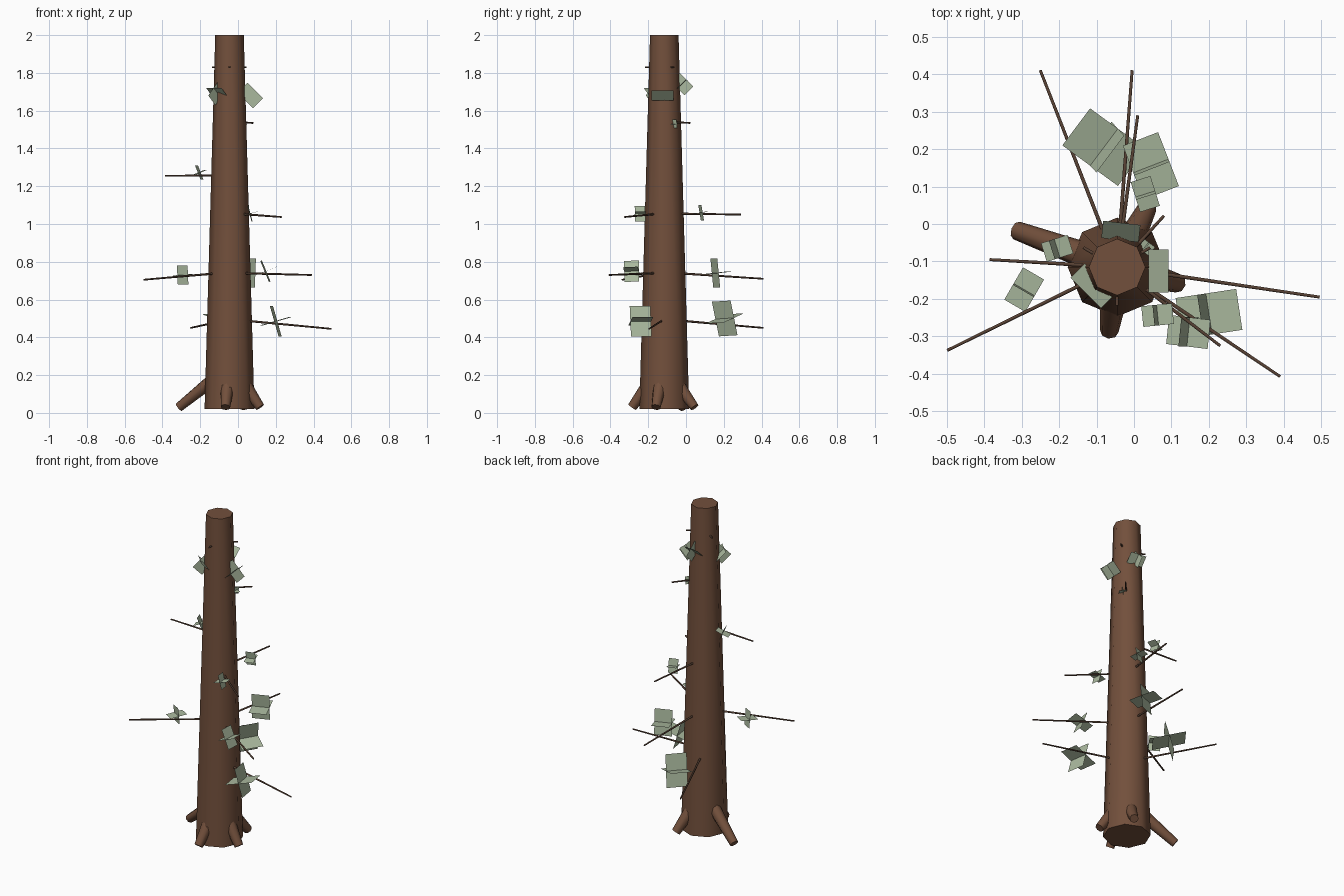
import bpy, math
from mathutils import Vector, Matrix

if "Cube" in bpy.data.objects:
    bpy.data.objects.remove(bpy.data.objects["Cube"])


def material(name, rgb):
    m = bpy.data.materials.new(name)
    m.diffuse_color = (*rgb, 1)
    m.use_nodes = True
    m.node_tree.nodes["Principled BSDF"].inputs["Base Color"].default_value = m.diffuse_color
    return m


BARK = material("bark", (0.17, 0.08, 0.045))
TWIG = material("twig", (0.10, 0.055, 0.035))
LEAF = material("leaf", (0.40, 0.48, 0.34))
CX, CY = -0.045, -0.115


def limb(name, a, b, r1, r2, sides, mat, spin=0):
    # tapered cylinder running from a to b
    a, b = Vector(a), Vector(b)
    d = b - a
    bpy.ops.mesh.primitive_cone_add(vertices=sides, radius1=r1, radius2=r2, depth=d.length)
    ob = bpy.context.object
    ob.name = name
    ob.matrix_world = (Matrix.Translation((a + b) / 2)
                       @ d.to_track_quat('Z', 'Y').to_matrix().to_4x4()
                       @ Matrix.Rotation(spin, 4, 'Z'))
    ob.data.materials.append(mat)
    bpy.ops.object.shade_smooth_by_angle(angle=math.radians(62))
    return ob


def leaf(i, centre, axis, width, roll, ratio=0.65):
    # two square-cornered plates crossing along a shared axis
    c, ax = Vector(centre), Vector(axis).normalized()
    u = ax.cross(Vector((0, 0, 1))).normalized()
    u = Matrix.Rotation(math.radians(roll), 3, ax) @ u
    v = ax.cross(u)
    h = ax * width * ratio / 2
    verts, faces = [], []
    for w in (u * width / 2, v * width / 2):
        n = len(verts)
        verts += [c - h - w, c + h - w, c + h + w, c - h + w]
        faces.append((n, n + 1, n + 2, n + 3))
    me = bpy.data.meshes.new(f"leaf_{i}")
    me.from_pydata(verts, [], faces)
    me.materials.append(LEAF)
    bpy.context.collection.objects.link(bpy.data.objects.new(f"leaf_{i}", me))


# trunk
limb("trunk", (CX, CY, 0.02), (CX, CY, 2.0), 0.132, 0.0755, 8, BARK)

# roots: angle, inner radius and height, tip radius and height
roots = [(160, 0.08, 0.185, 0.285, 0.03), (263, 0.09, 0.14, 0.172, 0.03),
         (345, 0.09, 0.14, 0.168, 0.03), (63, 0.09, 0.14, 0.18, 0.03)]
for i, (ang, r1, z1, r2, z2) in enumerate(roots):
    dx, dy = math.cos(math.radians(ang)), math.sin(math.radians(ang))
    limb(f"root_{i}", (CX + dx * r1, CY + dy * r1, z1), (CX + dx * r2, CY + dy * r2, z2),
         0.036, 0.025, 8, BARK)

# branches: tip position and height where they leave the trunk
tips = [(-0.25, 0.41, 0.45, 0.49), (0.495, -0.195, 0.445, 0.49),
        (-0.005, 0.41, 0.71, 0.74), (0.39, -0.407, 0.73, 0.74), (-0.498, -0.337, 0.705, 0.74),
        (0.01, 0.29, 1.05, 1.055), (0.23, -0.325, 1.037, 1.055),
        (-0.385, -0.095, 1.255, 1.257), (0.08, 0.022, 1.535, 1.54),
        (-0.045, -0.217, 1.83, 1.83), (0.043, -0.063, 1.83, 1.83), (-0.135, -0.063, 1.83, 1.83)]
for i, (x, y, z, z0) in enumerate(tips):
    start = Vector((CX, CY, z0)).lerp(Vector((x, y, z0)), 0.12)
    limb(f"branch_{i}", start, (x, y, z), 0.006, 0.0045, 6, TWIG)

# leaves: centre, shared axis, width, roll
leaves = [((0.2, -0.24, 0.485), (0.15, -0.99, 0), 0.17, 16),
          ((-0.08, 0.205, 0.5), (0.6, 0.8, 0.05), 0.19, 15),
          ((0.045, 0.155, 0.74), (0.93, 0.36, 0), 0.155, 6),
          ((0.03, 0.08, 1.06), (0.95, 0.3, 0), 0.085, 10),
          ((0.145, -0.288, 0.75), (0.1, 0.99, 0.05), 0.12, -22),
          ((-0.293, -0.175, 0.73), (0.86, -0.5, 0), 0.1, 5),
          ((0.063, -0.243, 1.055), (0.1, -1, 0), 0.085, 15),
          ((-0.205, -0.065, 1.272), (0.3, -0.95, 0), 0.08, 22),
          ((0.03, -0.06, 1.53), (0.6, 0.8, 0), 0.045, 10),
          ((0.065, -0.125, 1.68), (0.7, 0, 0.7), 0.115, 0),
          ((-0.11, -0.165, 1.695), (-0.5, -0.5, 0.7), 0.115, 0),
          ((-0.035, -0.02, 1.74), (0.08, 0.7, 0.7), 0.1, 0)]
for i, args in enumerate(leaves):
    leaf(i, *args)
